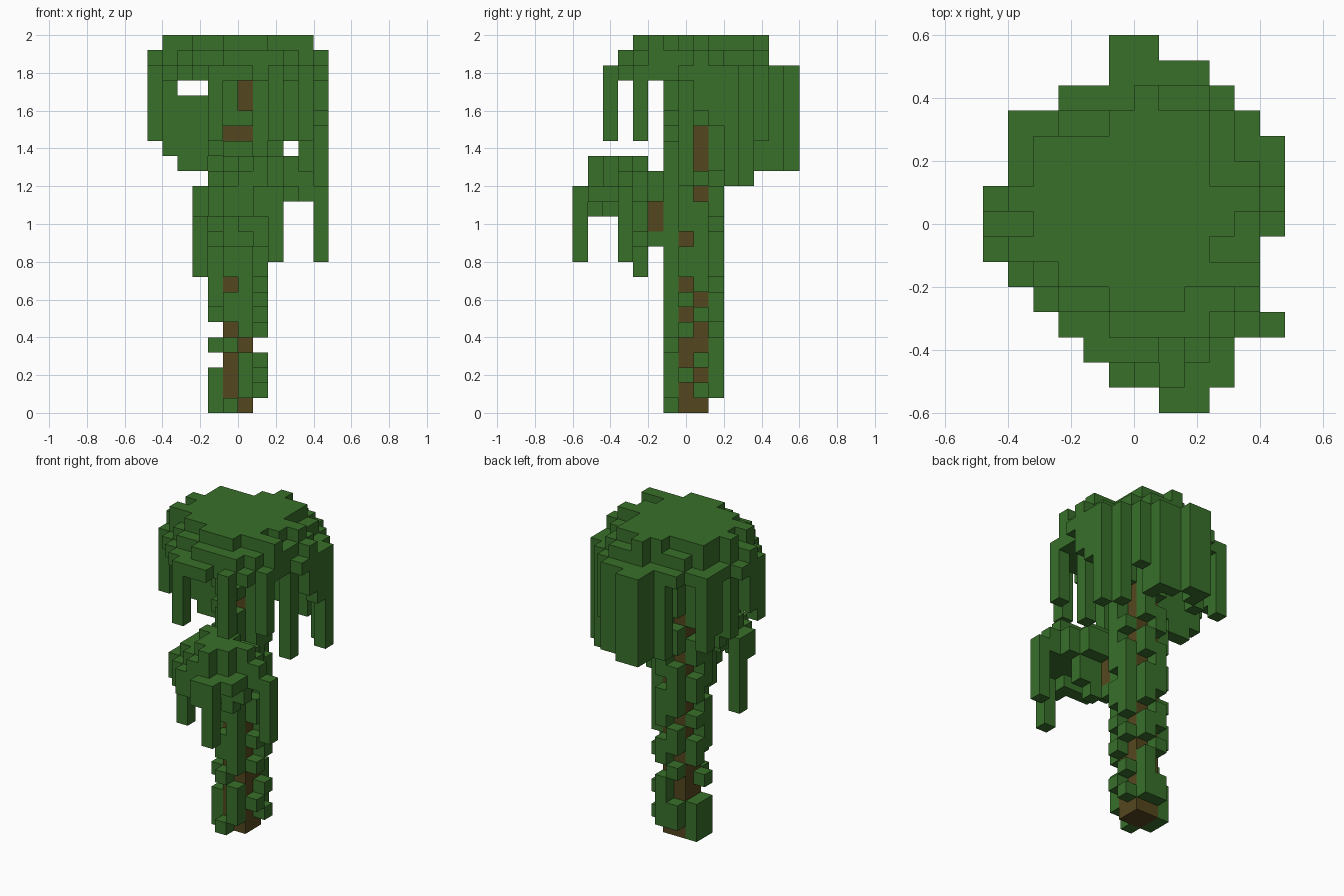
import bpy, bmesh, math
from mathutils import Vector

if "Cube" in bpy.data.objects:
    bpy.data.objects.remove(bpy.data.objects["Cube"])

STEP = 0.08      # edge of one block
LEFT = -6        # grid column where every map row begins


def material(name, colour):
    m = bpy.data.materials.new(name)
    m.use_nodes = True
    m.diffuse_color = colour
    m.node_tree.nodes["Principled BSDF"].inputs["Base Color"].default_value = colour
    return m


LEAF = material("leaf green", (0.04, 0.162, 0.023, 1))
BARK = material("bark brown", (0.088, 0.062, 0.013, 1))
DIRECTIONS = [Vector(d) for d in
              ((1, 0, 0), (-1, 0, 0), (0, 1, 0), (0, -1, 0), (0, 0, 1), (0, 0, -1))]


def block_object(name, cells, mat):
    """Skin a set of grid cells with outward faces and merge the flat areas."""
    bm = bmesh.new()
    for cell in cells:
        centre = Vector(cell) + Vector((0.5, -7, 0.5))
        for d in DIRECTIONS:
            if tuple(int(c + n) for c, n in zip(cell, d)) in cells:
                continue
            u = Vector((d.y, d.z, d.x)) / 2
            v = d.cross(u)
            corners = (u + v, v - u, -u - v, u - v)
            bm.faces.new([bm.verts.new((centre + d / 2 + c) * STEP) for c in corners])
    bmesh.ops.remove_doubles(bm, verts=bm.verts, dist=STEP / 100)
    bmesh.ops.dissolve_limit(bm, angle_limit=math.radians(1), verts=bm.verts, edges=bm.edges)
    mesh = bpy.data.meshes.new(name)
    bm.to_mesh(mesh)
    bm.free()
    mesh.materials.append(mat)
    bpy.context.collection.objects.link(bpy.data.objects.new(name, mesh))


def layer(front_row, level, text):
    """Cells of a flat layer drawn from back to front."""
    rows = text.split()
    return {(LEFT + n, front_row + len(rows) - 1 - r, level)
            for r, row in enumerate(rows) for n, c in enumerate(row) if c == "#"}


def box(xs, ys, zs):
    """Cells of an inclusive range on each axis."""
    return {(x, y, z) for x in range(xs[0], xs[1] + 1)
            for y in range(ys[0], ys[1] + 1) for z in range(zs[0], zs[1] + 1)}


def drop(x, y, bottom, top):
    """A single hanging column."""
    return box((x, x), (y, y), (bottom, top))


# Trunk and the short branch stub behind the lower clump
block_object("trunk", box((-1, 0), (7, 8), (0, 21)), BARK)
block_object("branch", drop(0, 5, 12, 13), BARK)

# Main crown: three layers growing smaller upwards
crown = layer(2, 22, """
.....##.....
.....####...
...#######..
.##########.
.###########
.###########
############
############
###########.
.##########.
..#########.
...#######..
....###.#...""")
crown |= layer(3, 23, """
......###...
...#######..
..########..
..#########.
.###########
###########.
.##########.
..#########.
...#######..
.....####...""")
crown |= layer(4, 24, """
......#.....
.....####...
..#######...
..#######...
.##########.
..########..
.########...
...########.
.....###....""")
block_object("crown", crown, LEAF)

# Lower clump at the front
clump = layer(0, 14, """
....#####...
...#######..
...#########
....######..
.....#####..
.......##...""")
clump |= layer(1, 15, """
....#####...
....######..
....#######.
.....####...
......##....""")
clump |= layer(1, 16, """
.....###....
......####..
......###...
.......#....""")
clump |= layer(0, 13, """
.....#......
...#..#.....
...##.......
....#.......
.....###....
.......##...""")
block_object("lower_clump", clump, LEAF)

# Vines hanging from the lower clump
vines = drop(2, 0, 10, 13) | drop(5, 3, 10, 13) | drop(-3, 4, 9, 13)
vines |= drop(0, 5, 11, 11) | drop(-1, 5, 11, 13) | drop(0, 4, 12, 13)
vines |= drop(1, 4, 11, 13) | drop(2, 4, 12, 13)
block_object("clump_vines", vines, LEAF)

# Vines hanging from the front and sides of the crown
vines = drop(-2, 2, 18, 21) | drop(2, 2, 18, 21) | drop(4, 4, 18, 21)
vines |= drop(4, 7, 15, 21) | drop(-6, 6, 18, 21) | drop(-6, 7, 19, 21)
vines |= drop(-5, 8, 17, 21) | box((-4, -3), (8, 8), (16, 20))
vines |= drop(5, 8, 20, 21) | drop(5, 9, 19, 21)
block_object("crown_vines", vines, LEAF)

# Curtain of long vines round the back
curtain = box((-1, 0), (14, 14), (16, 21)) | box((1, 2), (13, 13), (16, 21))
curtain |= drop(-1, 13, 16, 21) | drop(-2, 12, 16, 21) | drop(2, 12, 16, 21)
curtain |= drop(3, 12, 18, 21) | drop(4, 11, 15, 21) | drop(5, 10, 15, 21)
curtain |= drop(-5, 11, 17, 21) | drop(-5, 10, 18, 21)
block_object("back_curtain", curtain, LEAF)

# Creepers on each face of the trunk, written from the ground up
creepers = {
    "front_creeper": {(-1, 6): "#...#.##.#########.###",
                      (0, 6): ".###.#############.#.."},
    "left_creeper": {(1, 7): "..#..#.#.##.##########",
                     (1, 8): ".#.#..#.######.#...###"},
    "right_creeper": {(-2, 7): "###.#..####.####.#.##.",
                      (-2, 8): "###...##.#.##.##.#####"},
    "back_creeper": {(-1, 9): ".##..#.##.####.##.####",
                     (0, 9): ".####.##.###.##.######"},
}
for name, columns in creepers.items():
    block_object(name, {(x, y, z) for (x, y), marks in columns.items()
                        for z, c in enumerate(marks) if c == "#"}, LEAF)
